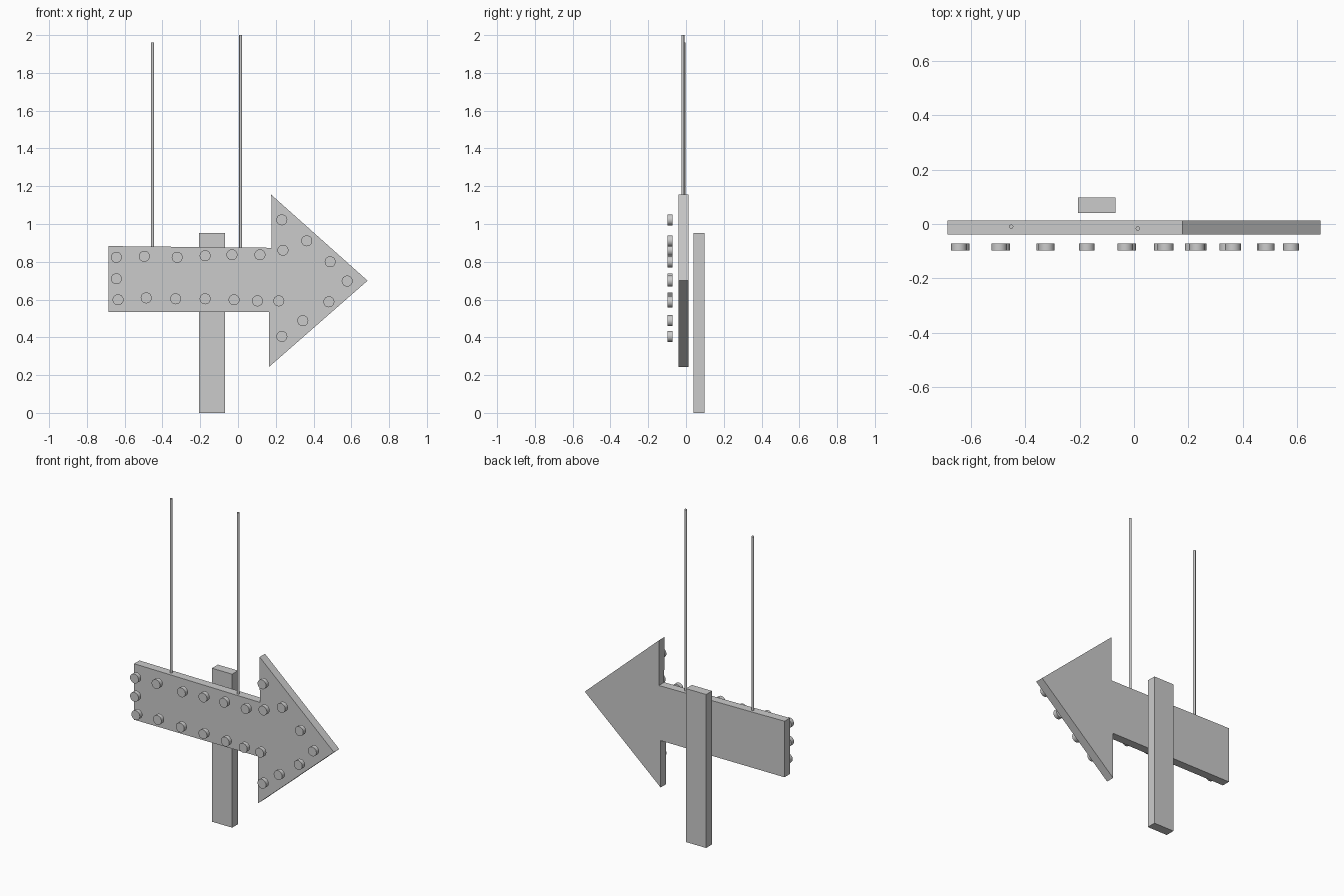
import bpy, bmesh, math

if "Cube" in bpy.data.objects:
    bpy.data.objects.remove(bpy.data.objects["Cube"])

def cylinder(name, loc, radius, depth, sides, rot=(0, 0, 0)):
    bpy.ops.mesh.primitive_cylinder_add(vertices=sides, radius=radius, depth=depth,
                                        location=loc, rotation=rot)
    ob = bpy.context.object
    ob.name = name
    bpy.ops.object.shade_smooth_by_angle(angle=math.radians(40))
    return ob

def plate(name, outline, y0, y1):
    """Extrude an x/z outline from y0 to y1."""
    bm = bmesh.new()
    face = bm.faces.new([bm.verts.new((x, y0, z)) for x, z in outline])
    ext = bmesh.ops.extrude_face_region(bm, geom=[face])
    verts = [g for g in ext["geom"] if isinstance(g, bmesh.types.BMVert)]
    bmesh.ops.translate(bm, verts=verts, vec=(0, y1 - y0, 0))
    bmesh.ops.recalc_face_normals(bm, faces=bm.faces)
    me = bpy.data.meshes.new(name)
    bm.to_mesh(me)
    bm.free()
    ob = bpy.data.objects.new(name, me)
    bpy.context.collection.objects.link(ob)
    return ob

# Arrow-shaped sign board
plate("arrow_board", [(-0.686, 0.535), (0.165, 0.535), (0.165, 0.244), (0.686, 0.70),
                      (0.176, 1.155), (0.177, 0.874), (-0.686, 0.883)], -0.039, 0.0135)

# Post behind the board
plate("post", [(-0.207, 0), (-0.068, 0), (-0.068, 0.953), (-0.207, 0.953)], 0.04, 0.098)

# Hanging rods
for name, x, y, top in (("left_rod", -0.452, -0.010, 1.96), ("right_rod", 0.014, -0.017, 2.0)):
    cylinder(name, (x, y, (top + 0.87) / 2), 0.008, top - 0.87, 12)

# Round bulbs following the arrow's edge
bulbs = [(-0.644, 0.824), (-0.496, 0.829), (-0.322, 0.824), (-0.174, 0.832), (-0.032, 0.837),
         (0.116, 0.837), (0.238, 0.861), (0.232, 1.022), (0.364, 0.911), (0.488, 0.80),
         (0.578, 0.698), (0.481, 0.588), (0.343, 0.488), (0.232, 0.405), (0.216, 0.593),
         (0.103, 0.593), (-0.021, 0.599), (-0.174, 0.604), (-0.33, 0.604), (-0.486, 0.609),
         (-0.635, 0.599), (-0.644, 0.71)]
for i, (x, z) in enumerate(bulbs):
    cylinder(f"bulb_{i + 1}", (x, -0.085, z), 0.029, 0.026, 24, (math.pi / 2, 0, 0))
